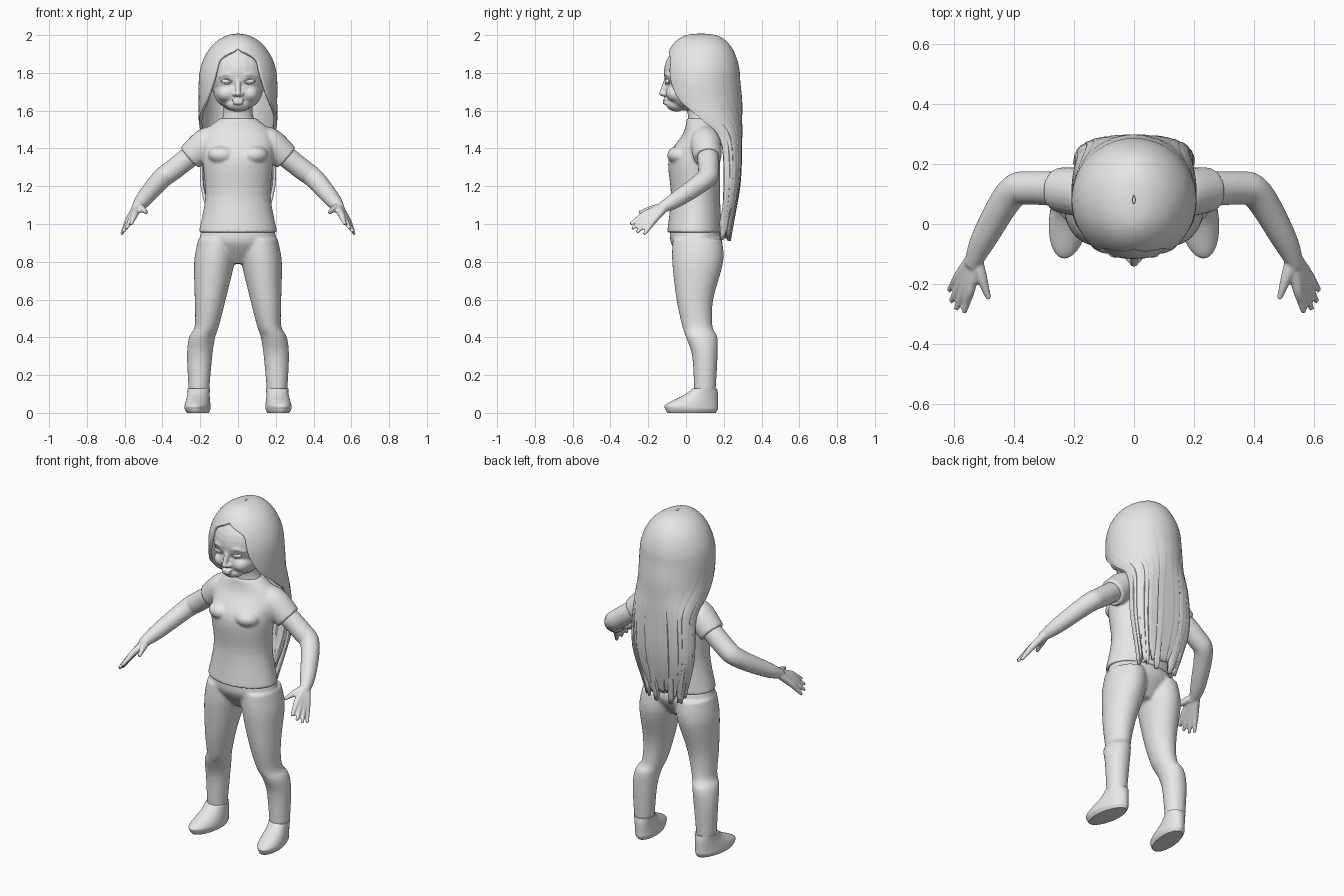
import bpy, bmesh, math
from mathutils import Vector

cube = bpy.data.objects.get("Cube")
if cube:
    bpy.data.objects.remove(cube, do_unlink=True)

tone = (.8, .8, .8, 1)
grey = bpy.data.materials.new("plain grey")
grey.use_nodes = True
grey.diffuse_color = tone
grey.node_tree.nodes["Principled BSDF"].inputs["Base Color"].default_value = tone
sides = {"left": 1, "right": -1}


def refine(rows, steps=5):
    """Catmull-Rom interpolation between rows of numbers."""
    result = []
    last = len(rows) - 1
    for i in range(last):
        before, start, end, after = rows[max(i - 1, 0)], rows[i], rows[i + 1], rows[min(i + 2, last)]
        for k in range(steps):
            t = k / steps
            row = []
            for p, q, r, s in zip(before, start, end, after):
                slope_in, slope_out = (r - p) / 2, (s - q) / 2
                ease = t * t * (3 - 2 * t)
                row.append(q + (r - q) * ease + slope_in * t * (1 - t) ** 2 - slope_out * t * t * (1 - t))
            result.append(row)
    result.append(list(rows[last]))
    return result


def circle(count):
    angles = [math.tau * i / count for i in range(count)]
    return [(math.cos(a), math.sin(a)) for a in angles]


def skin(bm, rings):
    """Bridge closed rings of points and cap both ends."""
    loops = [[bm.verts.new(point) for point in ring] for ring in rings]
    for lower, upper in zip(loops, loops[1:]):
        for i in range(len(lower)):
            bm.faces.new((lower[i - 1], lower[i], upper[i], upper[i - 1]))
    bm.faces.new(loops[0])
    bm.faces.new(loops[-1])


def stack(bm, rows, side=1, shear=0):
    """Horizontal ellipses: x, y, z, half width, half depth."""
    rings = []
    for x, y, z, width, depth in refine(rows):
        rings.append([(side * (x + width * c - shear * depth * s), y + depth * s, z)
                      for c, s in circle(40)])
    skin(bm, rings)


def tube(bm, rows, side=1):
    """Round tube along a path: x, y, z, radius."""
    rows = refine(rows)
    points = [Vector((side * x, y, z)) for x, y, z, radius in rows]
    rings = []
    for i, point in enumerate(points):
        along = points[min(i + 1, len(points) - 1)] - points[max(i - 1, 0)]
        across = along.cross(Vector((0, 1, .3))).normalized()
        other = along.normalized().cross(across)
        rings.append([point + rows[i][-1] * (across * c + other * s) for c, s in circle(20)])
    skin(bm, rings)


def ball(bm, centre, radii):
    made = bmesh.ops.create_uvsphere(bm, u_segments=24, v_segments=16, radius=1)
    for vert in made["verts"]:
        vert.co = Vector(c + r * q for c, r, q in zip(centre, radii, vert.co))


def finish(name, bm, voxel=0, angle=50):
    bmesh.ops.recalc_face_normals(bm, faces=bm.faces)
    mesh = bpy.data.meshes.new(name)
    bm.to_mesh(mesh)
    bm.free()
    mesh.materials.append(grey)
    part = bpy.data.objects.new(name, mesh)
    bpy.context.collection.objects.link(part)
    bpy.ops.object.select_all(action="DESELECT")
    part.select_set(True)
    bpy.context.view_layer.objects.active = part
    if voxel:  # fuse overlapping volumes into one skin
        fuse = part.modifiers.new("Fuse", "REMESH")
        fuse.mode, fuse.voxel_size, fuse.use_smooth_shade = "VOXEL", voxel, True
        soften = part.modifiers.new("Soften", "SMOOTH")
        soften.factor, soften.iterations = .5, 4
    else:
        bpy.ops.object.shade_smooth_by_angle(angle=math.radians(angle))
    return part


# Head: skull, jaw, chin, lips, nose, cheeks, brows and neck
bm = bmesh.new()
ball(bm, (0, .06, 1.8), (.165, .178, .168))
ball(bm, (0, .01, 1.7), (.128, .12, .1))
ball(bm, (0, -.05, 1.635), (.065, .055, .04))
for height, width in ((1.656, .034), (1.64, .028)):
    ball(bm, (0, -.112, height), (width, .013, .008))
ball(bm, (0, -.118, 1.69), (.018, .026, .015))
tube(bm, [(0, -.1, 1.77, .014), (0, -.128, 1.695, .013)])
stack(bm, [(0, .09, 1.49, .13, .08), (0, .08, 1.57, .08, .07), (0, .07, 1.68, .08, .07)])
for side in sides.values():
    ball(bm, (side * .06, -.05, 1.69), (.05, .055, .045))
    ball(bm, (side * .018, -.11, 1.687), (.012, .018, .01))
    tube(bm, [(.025, -.105, 1.785, .01), (.06, -.1, 1.793, .011), (.1, -.075, 1.78, .01)], side)
finish("head", bm, voxel=.006)

# Eyes with upper and lower lids
for label, side in sides.items():
    bm = bmesh.new()
    ball(bm, (side * .06, -.094, 1.755), (.027, .018, .014))
    for rise in (.013, -.013):
        tube(bm, [(.03, -.106, 1.755, .003), (.06, -.107, 1.755 + rise, .004),
                  (.09, -.086, 1.755, .003)], side)
    finish(label + "_eye", bm)

# Hair rows: height, half width, centre y, half depth, half opening angle
rows = []
for k in range(6, -1, -1):
    lift = math.pi / 2 * k / 6
    spread = max(math.cos(lift), .02)
    opening = 180 if k > 2 else 140 + 5 * k
    rows.append((1.75 + .25 * math.sin(lift), .2 * spread, .08, .2 * spread ** .7, opening))
rows += [(1.65, .2, .09, .2, 125), (1.55, .2, .12, .17, 100), (1.45, .19, .18, .11, 90),
         (1.2, .19, .2, .08, 90), (.95, .12, .18, .05, 90)]
bm = bmesh.new()
locks, strip = 17, 8
columns = locks * strip
grid = []
for z, width, y, depth, opening in refine(rows):
    low = min(1, max(0, 1.95 - z))
    square = 1 - .3 * min(1, max(0, (1.6 - z) / .2))
    line = []
    for i in range(columns + 1):
        turn = math.radians(min(opening, 180)) * (2 * i / columns - 1)
        lock, part = divmod(i, strip)
        # overlapping locks deepen towards the tips, which end unevenly
        groove = 1 - .1 * low ** 2 * part / strip * (.6 + .4 * math.sin(lock * 2.3))
        drop = .04 * math.sin(lock * 1.9) * max(0, low - .85) / .15
        across, back = (math.copysign(abs(v) ** square, v) for v in (math.sin(turn), math.cos(turn)))
        line.append(bm.verts.new((width * across * (1 + groove) / 2, y + depth * back * groove, z + drop)))
    grid.append(line)
for upper, lower in zip(grid, grid[1:]):
    for i in range(columns):
        bm.faces.new((upper[i], upper[i + 1], lower[i + 1], lower[i]))
bmesh.ops.remove_doubles(bm, verts=bm.verts, dist=.0005)
hair = finish("hair", bm, angle=28)
shell = hair.modifiers.new("Thickness", "SOLIDIFY")
shell.thickness, shell.offset = .016, 0

# Shirt with short sleeves
bm = bmesh.new()
stack(bm, [(0, .045, .955, .208, .145), (0, .05, 1.15, .173, .13), (0, .045, 1.35, .188, .137),
           (0, .085, 1.48, .18, .1), (0, .08, 1.56, .095, .075)])
for side in sides.values():
    tube(bm, [(.11, .1, 1.455, .07), (.17, .105, 1.425, .082), (.255, .115, 1.35, .074)], side)
    ball(bm, (side * .085, -.03, 1.365), (.075, .07, .05))
finish("shirt", bm, voxel=.008)

# Trousers: hips and both legs
bm = bmesh.new()
stack(bm, [(0, .045, .99, .18, .125), (0, .055, .9, .2, .135), (0, .06, .79, .1, .06)])
for side in sides.values():
    stack(bm, [(.11, .06, .92, .1, .13), (.125, .062, .8, .107, .135), (.147, .047, .6, .082, .097),
               (.165, .06, .46, .064, .08), (.19, .083, .4, .069, .083),
               (.203, .1, .3, .067, .067), (.207, .1, .115, .054, .057)], side)
finish("trousers", bm, voxel=.009)

for label, side in sides.items():
    # Bare arm with four fingers and a thumb
    bm = bmesh.new()
    tube(bm, [(.18, .11, 1.415, .058), (.34, .12, 1.29, .056), (.41, .1, 1.235, .053),
              (.5, -.05, 1.13, .043), (.54, -.14, 1.08, .026)], side)
    tips = [(.565, -.295, 1), (.592, -.285, .975), (.61, -.26, .955), (.617, -.222, .945)]
    for k, tip in enumerate(tips):
        fan = k / 3
        wrist = Vector((.527 + .015 * fan, -.12, 1.09 - .01 * fan))
        knuckle = Vector((.545 + .036 * fan, -.215 + .043 * fan, 1.053 - .035 * fan))
        middle = knuckle.lerp(Vector(tip), .55)
        tube(bm, [(*wrist, .022), (*knuckle, .018), (*middle, .013), (*tip, .009)], side)
    tube(bm, [(.525, -.12, 1.09, .022), (.508, -.175, 1.08, .019), (.483, -.25, 1.06, .009)], side)
    finish(label + "_arm", bm, voxel=.006)

    # Slip-on shoe with the toe turned slightly out
    bm = bmesh.new()
    stack(bm, [(.212, .03, 0, .056, .128), (.214, .03, .02, .066, .139), (.214, .032, .045, .066, .138),
               (.209, .08, .095, .058, .09), (.207, .1, .13, .059, .064)], side, shear=.12)
    finish(label + "_shoe", bm)
